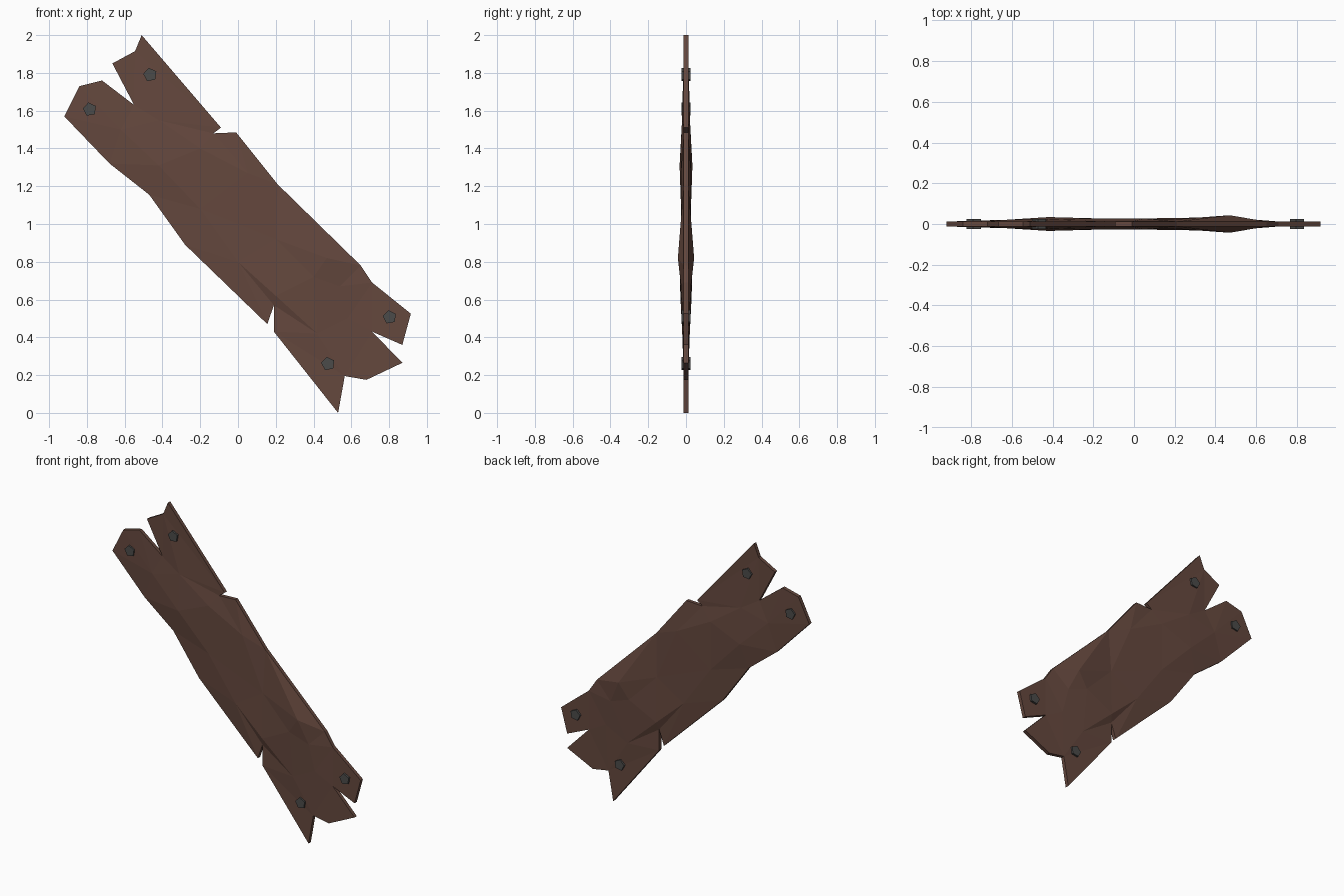
import bpy, bmesh, math
from mathutils import Vector, Matrix
from mathutils.geometry import delaunay_2d_cdt

if "Cube" in bpy.data.objects:
    bpy.data.objects.remove(bpy.data.objects["Cube"])


def material(name, rgb):
    m = bpy.data.materials.new(name)
    m.diffuse_color = (*rgb, 1)
    m.use_nodes = True
    m.node_tree.nodes["Principled BSDF"].inputs["Base Color"].default_value = m.diffuse_color
    return m


def add_object(name, bm, mat):
    bmesh.ops.recalc_face_normals(bm, faces=bm.faces)
    me = bpy.data.meshes.new(name)
    bm.to_mesh(me)
    bm.free()
    me.materials.append(mat)
    ob = bpy.data.objects.new(name, me)
    bpy.context.collection.objects.link(ob)
    return ob


wood = material("dark_wood", (0.13, 0.065, 0.048))
iron = material("iron", (0.07, 0.07, 0.068))

# Splintered plank silhouette (x, z), clockwise from the top tip
outline = [(-.51, 2), (-.09, 1.51), (-.13, 1.48), (-.01, 1.485), (.21, 1.21),
           (.65, .78), (.71, .69), (.915, .525), (.87, .36), (.71, .43),
           (.87, .265), (.68, .175), (.565, .195), (.53, 0), (.19, .43),
           (.19, .57), (.155, .47), (-.28, .89), (-.47, 1.155), (-.68, 1.32),
           (-.92, 1.57), (-.84, 1.73), (-.72, 1.76), (-.55, 1.63),
           (-.665, 1.85), (-.545, 1.915)]
# Hewn bumps inside it (x, z, half thickness)
bumps = [(.47, .82, .043), (.40, .72, .032), (.54, .67, .026), (.20, .62, .030),
         (.58, .50, .018), (.42, .42, .020), (.05, 1.27, .027), (.20, .92, .023),
         (0, .80, .026), (-.20, 1.08, .026), (-.42, 1.31, .034),
         (-.20, 1.40, .028), (-.42, 1.55, .021), (-.62, 1.50, .021)]
EDGE = 0.012

n = len(outline)
points = [Vector(p) for p in outline] + [Vector(b[:2]) for b in bumps]
half = [EDGE] * n + [b[2] for b in bumps]
rim = [(i, (i + 1) % n) for i in range(n)]
co, _, tris, origin, _, _ = delaunay_2d_cdt(points, rim, [], 1, 1e-5)

# Plank: two faceted faces joined by a thin rim
bm = bmesh.new()
sides = [[bm.verts.new((p.x, s * half[origin[i][0]], p.y)) for i, p in enumerate(co)]
         for s in (-1, 1)]
for side in sides:
    for t in tris:
        bm.faces.new([side[i] for i in t])
where = {o[0]: i for i, o in enumerate(origin)}
for a, b in rim:
    a, b = where[a], where[b]
    bm.faces.new((sides[0][a], sides[0][b], sides[1][b], sides[1][a]))
add_object("plank", bm, wood)

# Five-sided nails through the plank
for k, (x, z) in enumerate([(-.465, 1.79), (-.785, 1.607), (.803, .507), (.477, .26)]):
    bm = bmesh.new()
    bmesh.ops.create_cone(bm, cap_ends=True, segments=5, radius1=.037, radius2=.037,
                          depth=.05, matrix=Matrix.Rotation(math.pi / 2, 4, 'X')
                          @ Matrix.Rotation(math.radians(10), 4, 'Z'))
    add_object(f"nail_{k + 1}", bm, iron).location = (x, 0, z)
